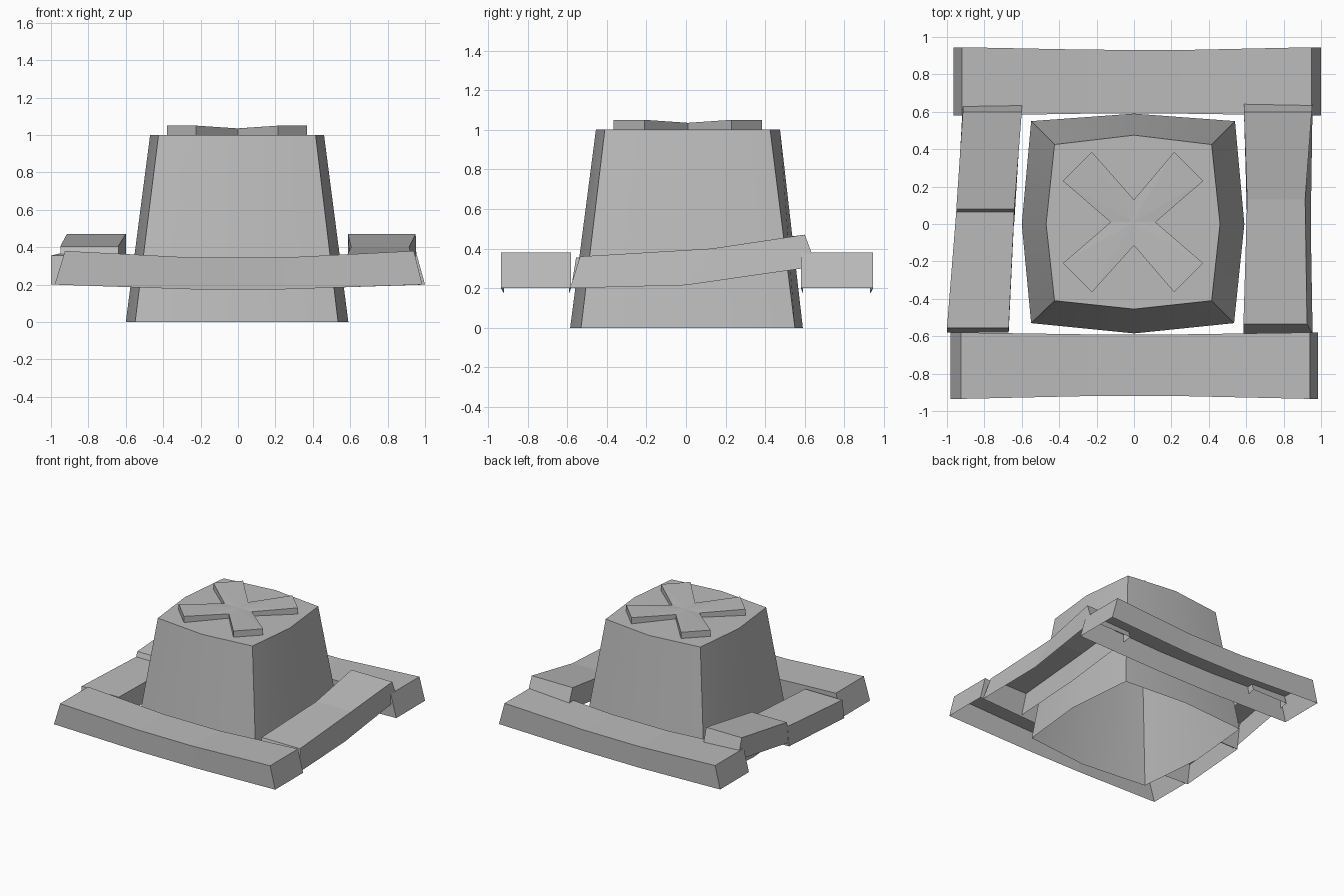
import bpy, bmesh, math

if "Cube" in bpy.data.objects:
    bpy.data.objects.remove(bpy.data.objects["Cube"], do_unlink=True)

grey = bpy.data.materials.new("stone_grey")
grey.use_nodes = True
COLOUR = (0.5, 0.5, 0.5, 1)
grey.diffuse_color = COLOUR
grey.node_tree.nodes["Principled BSDF"].inputs["Base Color"].default_value = COLOUR


def finish(bm, name):
    bmesh.ops.recalc_face_normals(bm, faces=bm.faces[:])
    mesh = bpy.data.meshes.new(name)
    bm.to_mesh(mesh)
    bm.free()
    mesh.materials.append(grey)
    ob = bpy.data.objects.new(name, mesh)
    bpy.context.collection.objects.link(ob)
    return ob


def loft(name, lower, upper, centre=None):
    """Walls between two rings with a lid on top; the underside stays open."""
    bm = bmesh.new()
    a = [bm.verts.new(p) for p in lower]
    b = [bm.verts.new(p) for p in upper]
    n = len(a)
    for i in range(n):
        j = (i + 1) % n
        bm.faces.new((a[i], a[j], b[j], b[i]))
    if centre:
        c = bm.verts.new(centre)
        for i in range(n):
            bm.faces.new((b[i], b[(i + 1) % n], c))
    else:
        bm.faces.new(b)
    return finish(bm, name)


def beam(name, stations, along_x):
    """Open-bottomed plank. Station: top pos, bottom pos, side low, side high,
    top z, bottom z, inward lean of the high side's top edge."""
    bm = bmesh.new()

    def vert(s, w, z):
        return bm.verts.new((s, w, z) if along_x else (w, s, z))

    rows = []
    for st, sb, w0, w1, zt, zb, lean in stations:
        rows.append((vert(sb, w0, zb), vert(st, w0, zt),
                     vert(st, w1 - lean, zt), vert(sb, w1, zb)))
    for r, q in zip(rows, rows[1:]):
        for k in range(3):
            bm.faces.new((r[k], r[k + 1], q[k + 1], q[k]))
    bm.faces.new(rows[0])
    bm.faces.new(rows[-1])
    return finish(bm, name)


# Tapered post with gently bowed sides
base = [(-.55, .55), (-.60, 0), (-.55, -.53), (0, -.585),
        (.535, -.53), (.59, 0), (.54, .55), (0, .59)]
head = [(-.425, .425), (-.47, 0), (-.425, -.41), (0, -.455),
        (.415, -.41), (.46, 0), (.415, .425), (0, .475)]
post = loft("post", [(x, y, 0) for x, y in base], [(x, y, 1) for x, y in head])
bpy.context.view_layer.objects.active = post
post.select_set(True)
bpy.ops.object.shade_smooth_by_angle(angle=math.radians(25))
post.select_set(False)

# Raised cross on the post, dipping towards the middle
cross = [(0, .13), (-.225, .385), (-.38, .23), (-.125, .01),
         (-.38, -.21), (-.225, -.365), (0, -.115), (.215, -.365),
         (.37, -.21), (.115, .01), (.37, .23), (.215, .385)]
loft("top_cross", [(x, y, .995) for x, y in cross],
     [(x, y, 1.035 if i % 3 == 0 else 1.05) for i, (x, y) in enumerate(cross)],
     (-.005, .01, 1.035))

# Sagging front and back beams
beam("front_beam", [(-.925, -.98, -.935, -.58, .38, .20, 0),
                    (-.25, -.25, -.92, -.59, .345, .175, 0),
                    (.25, .25, -.92, -.59, .345, .175, 0),
                    (.94, .985, -.935, -.58, .38, .20, 0)], True)
beam("back_beam", [(-.92, -.965, .58, .945, .38, .20, 0),
                   (-.25, -.25, .59, .932, .345, .175, 0),
                   (.25, .25, .59, .93, .345, .175, 0),
                   (.95, 1.0, .58, .945, .38, .20, 0)], True)

# Side beam rising to rest on the back beam
beam("right_side_beam", [(-.535, -.585, .585, .955, .36, .20, .03),
                         (.13, .0, .605, .945, .40, .215, .03),
                         (.60, .66, .588, .955, .47, .31, .005)], False)

# Broken side beam in two pieces with a step in the middle
beam("left_side_beam_front", [(-.555, -.58, -1.0, -.67, .355, .20, 0),
                              (.07, .05, -.95, -.64, .367, .20, 0)], False)
beam("left_side_beam_back", [(.08, .01, -.95, -.64, .405, .225, 0),
                             (.60, .65, -.915, -.60, .47, .31, 0)], False)
